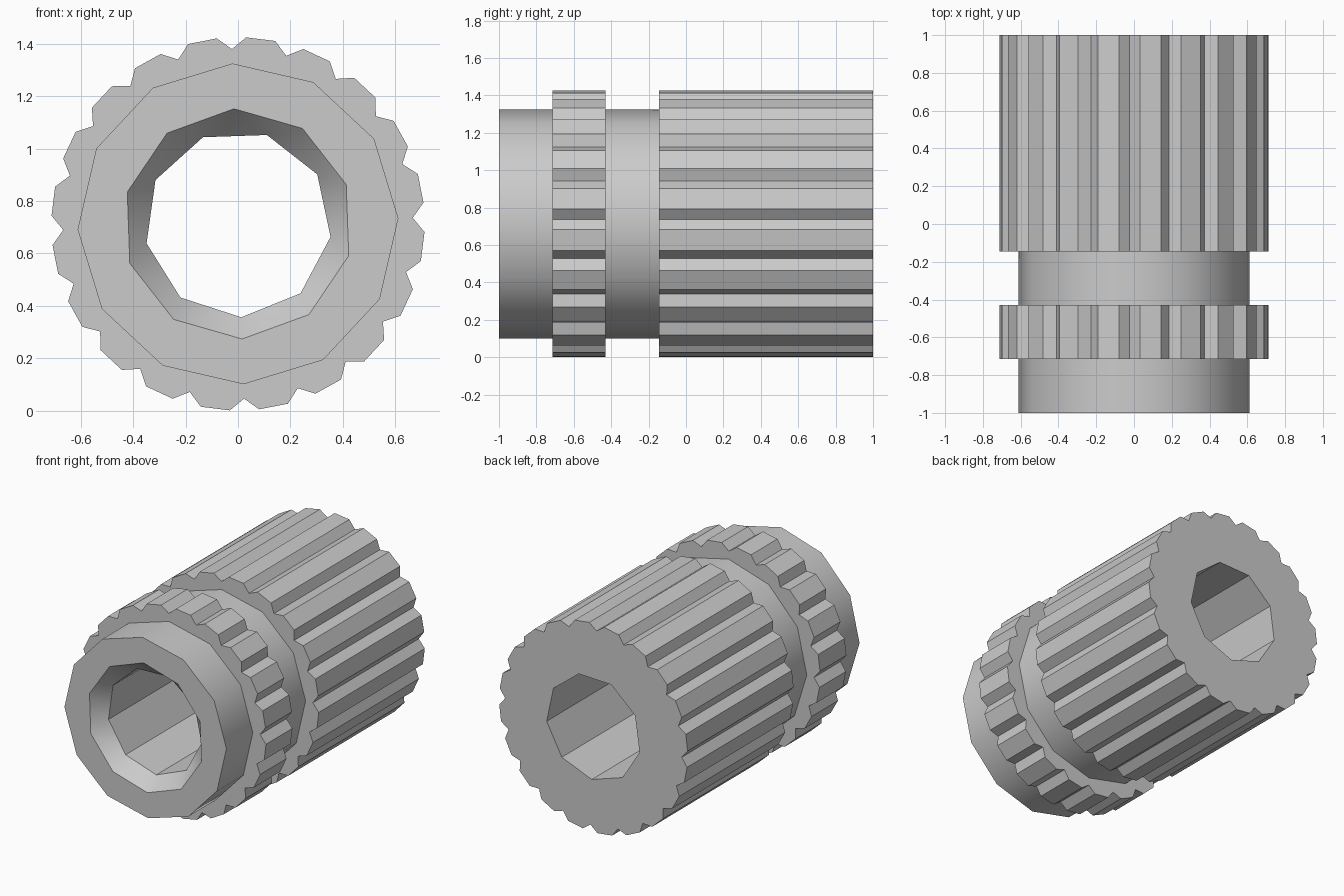
import bpy, bmesh
from math import radians, cos, sin

cube = bpy.data.objects.get("Cube")
if cube:
    bpy.data.objects.remove(cube)

AXIS_Z = 0.713          # height of the axis, which runs along y
BORE, MOUTH, COLLAR = 0.357, 0.44, 0.613
TIP, ROOT, HIDDEN = 0.713, 0.668, 0.57
TEETH, START = 20, 92
PITCH = 360 / TEETH

grey = bpy.data.materials.new("light grey")
grey.use_nodes = True
grey.diffuse_color = (0.6, 0.6, 0.6, 1)
grey.node_tree.nodes["Principled BSDF"].inputs["Base Color"].default_value = (0.6, 0.6, 0.6, 1)


def polygon(sides, radius, start=START):
    """Regular cross-section as (angle, radius) pairs."""
    return [(start + 360 * i / sides, radius) for i in range(sides)]


def toothed(tip, root):
    """Cross-section with a V notch between flat-topped teeth."""
    pts = []
    for i in range(TEETH):
        a = START + i * PITCH
        pts += [(a, root), (a + PITCH / 4, tip), (a + PITCH * 3 / 4, tip)]
    return pts


def loft(name, sections):
    """Skin a list of (y, cross-section) in order."""
    bm = bmesh.new()
    rings = []
    for y, pts in sections:
        verts = [bm.verts.new((r * cos(radians(a)), y, AXIS_Z + r * sin(radians(a))))
                 for a, r in pts]
        rings.append((verts, [a for a, r in pts] + [pts[0][0] + 360]))
    for (va, aa), (vb, ab) in zip(rings, rings[1:]):
        na, nb = len(va), len(vb)
        if na == nb:
            for i in range(na):
                k = (i + 1) % na
                bm.faces.new((va[i], vb[i], vb[k], va[k]))
            continue
        # Different side counts: zip the two rings with triangles
        i = j = 0
        while i < na or j < nb:
            if j == nb or (i < na and aa[i] + aa[i + 1] <= ab[j] + ab[j + 1]):
                bm.faces.new((va[i], vb[j % nb], va[(i + 1) % na]))
                i += 1
            else:
                bm.faces.new((va[i % na], vb[j], vb[(j + 1) % nb]))
                j += 1
    mesh = bpy.data.meshes.new(name)
    bm.to_mesh(mesh)
    bm.free()
    mesh.materials.append(grey)
    obj = bpy.data.objects.new(name, mesh)
    bpy.context.collection.objects.link(obj)
    bpy.ops.object.select_all(action='DESELECT')
    obj.select_set(True)
    bpy.context.view_layer.objects.active = obj
    bpy.ops.object.shade_smooth_by_angle(angle=radians(31))
    return obj


bore = polygon(9, BORE, START - 20)
mouth = polygon(10, MOUTH)
collar = polygon(12, COLLAR)
teeth = toothed(TIP, ROOT)
seat = toothed(HIDDEN, HIDDEN)

# Sleeve: straight bore, flared mouth, faceted outer collar
loft("sleeve", [(1, bore), (-0.9, bore), (-1, mouth), (-1, collar), (-0.12, collar)])

# Narrow toothed ring near the front
loft("front_toothed_ring", [(-0.715, seat), (-0.715, teeth), (-0.43, teeth), (-0.43, seat)])

# Long toothed body closing onto the bore at the back
loft("rear_toothed_body", [(-0.145, seat), (-0.145, teeth), (1, teeth), (1, bore)])
